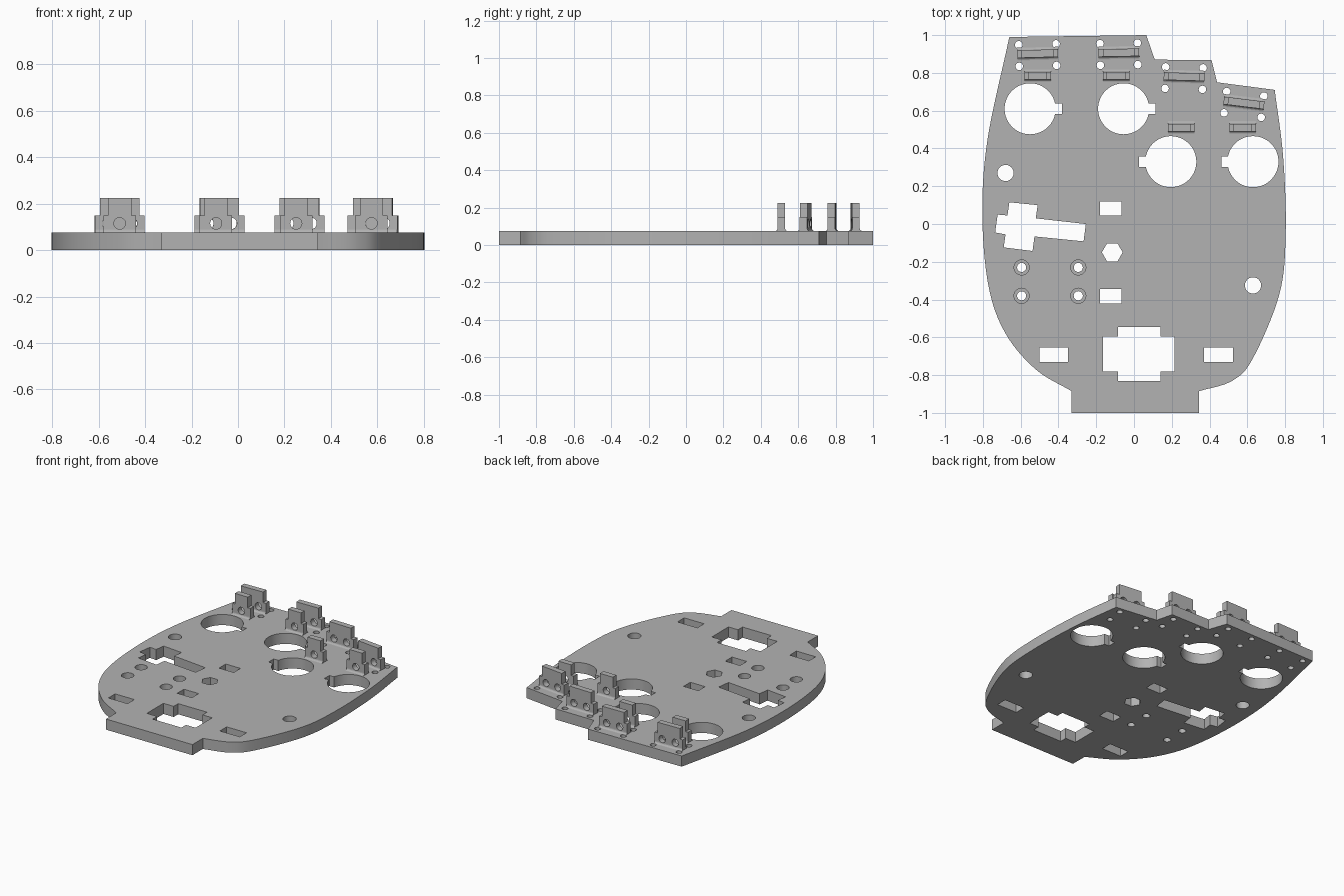
import bpy, bmesh
from math import sin, cos, pi, radians
from mathutils import Vector, Matrix

cube = bpy.data.objects.get("Cube")
if cube:
    bpy.data.objects.remove(cube)

THICK = 0.075      # plate thickness
DEPTH = 0.04       # bracket thickness

grey = bpy.data.materials.new("plain grey")
grey.use_nodes = True
grey.diffuse_color = (0.45, 0.45, 0.45, 1)
grey.node_tree.nodes["Principled BSDF"].inputs["Base Color"].default_value = grey.diffuse_color


def prism(bm, points, low, high, matrix=Matrix()):
    """Extrude a flat outline from low to high along its local z."""
    base = bm.faces.new([bm.verts.new(matrix @ Vector((x, y, low))) for x, y in points])
    grown = bmesh.ops.extrude_face_region(bm, geom=[base])["geom"]
    verts = [v for v in grown if isinstance(v, bmesh.types.BMVert)]
    shift = matrix.to_3x3() @ Vector((0, 0, high - low))
    bmesh.ops.translate(bm, verts=verts, vec=shift)


def circle(x, y, radius, sides=32):
    return [(x + radius * cos(2 * pi * i / sides), y + radius * sin(2 * pi * i / sides))
            for i in range(sides)]


def box(left, right, low, high):
    return [(left, low), (right, low), (right, high), (left, high)]


def notched_circle(x, y, side):
    """Round opening with a small square notch on its left or right."""
    radius, half, reach = 0.135, 0.028, 0.168
    arc = [(radius * cos(a), radius * sin(a))
           for a in (radians(12 + 336 * i / 56) for i in range(57))]
    shape = arc + [(reach, -half), (reach, half)]
    return [(x + side * px, y + py) for px, py in shape]


def smooth(points, steps=8):
    """Catmull-Rom curve through the points."""
    pts = [Vector(p) for p in points]
    pts = [2 * pts[0] - pts[1]] + pts + [2 * pts[-1] - pts[-2]]
    out = []
    for a, b, c, d in zip(pts, pts[1:], pts[2:], pts[3:]):
        for i in range(steps):
            t = i / steps
            p = b + (c - a) * t / 2 + (2 * a - 5 * b + 4 * c - d) * t**2 / 2 \
                + (3 * b - a - 3 * c + d) * t**3 / 2
            out.append(tuple(p))
    return out + [tuple(points[-1])]


def make(name, bm):
    bmesh.ops.recalc_face_normals(bm, faces=bm.faces)
    mesh = bpy.data.meshes.new(name)
    bm.to_mesh(mesh)
    bm.free()
    mesh.materials.append(grey)
    obj = bpy.data.objects.new(name, mesh)
    bpy.context.collection.objects.link(obj)
    return obj


def cut(obj, cutter):
    cutter.hide_render = True
    mod = obj.modifiers.new("openings", "BOOLEAN")
    mod.operation, mod.solver, mod.object = "DIFFERENCE", "EXACT", cutter
    bpy.ops.object.select_all(action="DESELECT")
    bpy.context.view_layer.objects.active = obj
    obj.select_set(True)
    bpy.ops.object.modifier_apply(modifier=mod.name)
    bpy.data.objects.remove(cutter)
    bpy.ops.object.shade_smooth_by_angle(angle=radians(25))


# Large bracket places: x, y, turn in degrees
large = [(-0.51, 0.902, 1.5), (-0.08, 0.907, 1), (0.265, 0.78, -1.5), (0.582, 0.641, -7)]
small = [(-0.51, 0.785), (-0.095, 0.785), (0.25, 0.51), (0.575, 0.51)]

# Plate outline: stepped back edge, curved sides, front tab
right_side = smooth([(0.745, 0.71), (0.79, 0.35), (0.803, -0.05), (0.77, -0.37),
                     (0.63, -0.71), (0.52, -0.83), (0.345, -0.885)])
left_side = smooth([(-0.33, -0.885), (-0.52, -0.77), (-0.68, -0.58), (-0.77, -0.33),
                    (-0.803, 0.05), (-0.775, 0.45), (-0.66, 0.99)])
back_edge = [(0.065, 1), (0.11, 0.87), (0.41, 0.868), (0.44, 0.75)]
bm = bmesh.new()
prism(bm, back_edge + right_side + [(0.345, -1), (-0.33, -1)] + left_side, 0, THICK)
plate = make("base_plate", bm)

# Openings through the plate
openings = [notched_circle(-0.55, 0.61, 1), notched_circle(-0.055, 0.61, 1),
            notched_circle(0.195, 0.33, -1), notched_circle(0.63, 0.33, -1),
            circle(-0.68, 0.27, 0.043), circle(0.63, -0.325, 0.043),
            circle(-0.115, -0.15, 0.055, 6),
            box(-0.18, -0.065, 0.045, 0.12), box(-0.18, -0.065, -0.42, -0.345),
            box(-0.5, -0.35, -0.73, -0.655), box(0.37, 0.525, -0.73, -0.655)]
# Cross-shaped front opening
openings.append([(-0.165, -0.78), (-0.085, -0.78), (-0.085, -0.83), (0.14, -0.83),
                 (0.14, -0.78), (0.215, -0.78), (0.215, -0.595), (0.14, -0.595),
                 (0.14, -0.545), (-0.085, -0.545), (-0.085, -0.595), (-0.165, -0.595)])
# Tilted motor opening
openings.append([(-0.66, 0.115), (-0.51, 0.1), (-0.52, 0.03), (-0.255, 0), (-0.267, -0.092),
                 (-0.527, -0.066), (-0.537, -0.143), (-0.69, -0.124), (-0.68, -0.055),
                 (-0.735, -0.045), (-0.722, 0.05), (-0.67, 0.045)])
# Four screw holes around each large bracket
for x, y, turn in large:
    spin = Matrix.Rotation(radians(turn), 2)
    for sx in (-1, 1):
        for sy in (-1, 1):
            p = Vector((x, y - 0.008)) + spin @ Vector((sx * 0.099, sy * 0.057))
            openings.append(circle(p.x, p.y, 0.02, 20))
screws = [(x, y) for x in (-0.595, -0.295) for y in (-0.23, -0.38)]
openings += [circle(x, y, 0.024) for x, y in screws]
bm = bmesh.new()
for shape in openings:
    prism(bm, shape, -0.1, 0.2)
cut(plate, make("opening_cutter", bm))

# Counterbores of the screw holes
bm = bmesh.new()
for x, y in screws:
    prism(bm, circle(x, y, 0.04), 0.035, 0.2)
cut(plate, make("counterbore_cutter", bm))


def bracket(name, x, y, turn, width, top_width, holes):
    """Stepped upright tab with round holes and a flared foot."""
    place = Matrix.Translation((x, y, 0)) @ Matrix.Rotation(radians(turn), 4, "Z")
    upright = place @ Matrix.Rotation(pi / 2, 4, "X")
    along = place @ Matrix.Rotation(pi / 2, 4, "Z") @ Matrix.Rotation(pi / 2, 4, "X")
    w, t, d = width / 2, top_width / 2, DEPTH / 2
    bm = bmesh.new()
    prism(bm, [(-w, THICK), (w, THICK), (w, 0.15), (t, 0.15), (t, 0.225),
               (-t, 0.225), (-t, 0.15), (-w, 0.15)], -d, d, upright)
    tab = make(name, bm)
    bm = bmesh.new()
    for offset in holes:
        prism(bm, circle(offset, 0.115, 0.025, 24), -0.1, 0.1, upright)
    cut(tab, make("hole_cutter", bm))
    # Curved fillets at the foot, front and back
    r = 0.014
    for side in (-1, 1):
        curve = [(side * (d + r - r * sin(a)), THICK + r - r * cos(a))
                 for a in (pi / 2 * i / 4 for i in range(5))]
        bm = bmesh.new()
        prism(bm, curve + [(side * d, THICK)], -w, w, along)
        make(name + ("_front_fillet" if side < 0 else "_back_fillet"), bm)


# Brackets along the back edge
for i, (x, y, turn) in enumerate(large, 1):
    bracket(f"large_bracket_{i}", x, y, turn, 0.215, 0.17, (-0.05, 0.05))
for i, (x, y) in enumerate(small, 1):
    bracket(f"small_bracket_{i}", x, y, 0, 0.14, 0.1, (0,))
